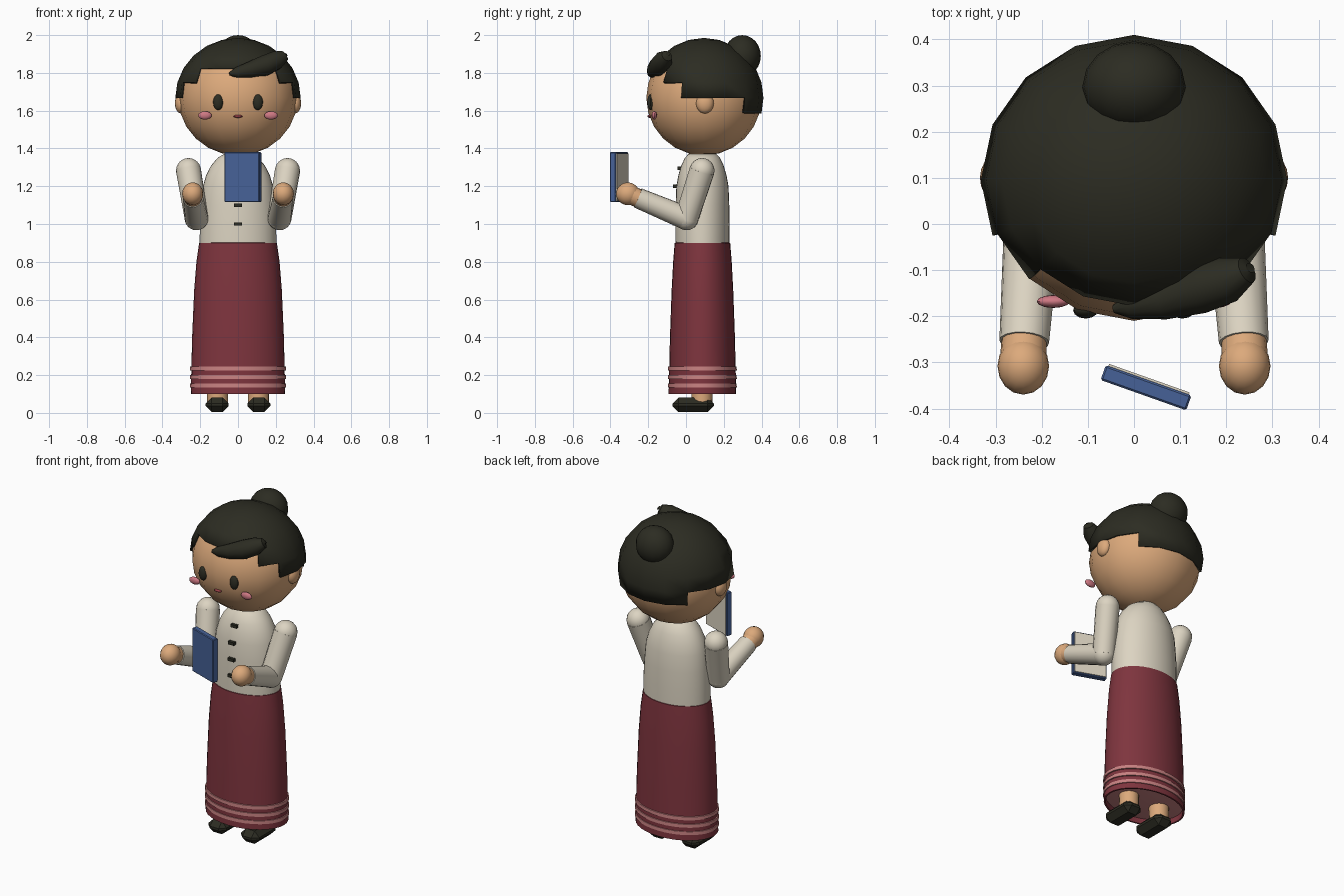
import bpy, bmesh, math
from mathutils import Vector, Matrix

if "Cube" in bpy.data.objects:
    bpy.data.objects.remove(bpy.data.objects["Cube"])


def material(name, rgb):
    m = bpy.data.materials.new(name)
    m.diffuse_color = (*rgb, 1)
    m.use_nodes = True
    m.node_tree.nodes["Principled BSDF"].inputs["Base Color"].default_value = m.diffuse_color
    return m


SKIN = material("warm skin", (0.72, 0.40, 0.20))
DARK = material("dark hair", (0.025, 0.025, 0.016))
SHIRT = material("cream cloth", (0.72, 0.66, 0.54))
SKIRT = material("maroon cloth", (0.21, 0.035, 0.048))
STRIPE = material("pink stripe", (0.57, 0.22, 0.22))
BLUE = material("blue cover", (0.062, 0.12, 0.31))
BLUSH = material("blush pink", (0.62, 0.19, 0.23))
LIP = material("lip red", (0.30, 0.05, 0.06))


def finish(name, bm, mat, angle=40):
    bmesh.ops.recalc_face_normals(bm, faces=bm.faces)
    me = bpy.data.meshes.new(name)
    bm.to_mesh(me)
    bm.free()
    me.materials.append(mat)
    ob = bpy.data.objects.new(name, me)
    bpy.context.collection.objects.link(ob)
    if angle:
        bpy.ops.object.select_all(action='DESELECT')
        ob.select_set(True)
        bpy.context.view_layer.objects.active = ob
        bpy.ops.object.shade_smooth_by_angle(angle=math.radians(angle))
    return ob


def ball(name, loc, size, mat, seg=16, rings=12):
    bm = bmesh.new()
    bmesh.ops.create_uvsphere(bm, u_segments=seg, v_segments=rings, radius=1)
    bmesh.ops.transform(bm, matrix=Matrix.Translation(loc) @ Matrix.Diagonal((*size, 1)), verts=bm.verts)
    return finish(name, bm, mat)


def box(name, loc, size, mat, turn=0, bevel=0):
    bm = bmesh.new()
    bmesh.ops.create_cube(bm, size=1)
    bmesh.ops.scale(bm, vec=size, verts=bm.verts)
    if bevel:
        bmesh.ops.bevel(bm, geom=bm.edges[:], offset=bevel, segments=1, affect='EDGES')
    bmesh.ops.transform(bm, matrix=Matrix.Translation(loc) @ Matrix.Rotation(turn, 4, 'Z'), verts=bm.verts)
    return finish(name, bm, mat, 0)


def bridge(bm, rings, caps):
    n = len(rings[0])
    for a, b in zip(rings, rings[1:]):
        for i in range(n):
            j = (i + 1) % n
            bm.faces.new((a[i], a[j], b[j], b[i]))
    if caps:
        bm.faces.new(rings[0])
        bm.faces.new(rings[-1])


def lathe(name, profile, mat, cy=0.087, seg=32, caps=True):
    """Oval sections given as (z, half width, half depth)."""
    bm = bmesh.new()
    rings = [[bm.verts.new((w * math.cos(i * math.tau / seg), cy + d * math.sin(i * math.tau / seg), z))
              for i in range(seg)] for z, w, d in profile]
    bridge(bm, rings, caps)
    return finish(name, bm, mat)


def tube(name, points, mat, seg=16):
    """Round sections given as (x, y, z, radius) along a path."""
    bm = bmesh.new()
    pos = [Vector(p[:3]) for p in points]
    rings = []
    for k, p in enumerate(points):
        d = pos[min(k + 1, len(pos) - 1)] - pos[max(k - 1, 0)]
        side = d.cross(Vector((0.9, 0.1, 0) if abs(d.z) > abs(d.x) else (0, 0, 1))).normalized()
        up = side.cross(d).normalized()
        rings.append([bm.verts.new(pos[k] + p[3] * (side * math.cos(i * math.tau / seg) + up * math.sin(i * math.tau / seg)))
                      for i in range(seg)])
    bridge(bm, rings, True)
    return finish(name, bm, mat)


# Head and face
HC = Vector((0, 0.095, 1.668))
ball("head", HC, (0.316, 0.305, 0.305), SKIN)
ball("mouth", (0, -0.193, 1.57), (0.024, 0.012, 0.008), LIP, 12, 8)
for s, side in ((-1, "left"), (1, "right")):
    ball(side + "_ear", (s * 0.302, 0.1, 1.64), (0.032, 0.047, 0.055), SKIN)
    ball(side + "_eye", (s * 0.105, -0.187, 1.645), (0.027, 0.018, 0.042), DARK, 12, 8)
    ball(side + "_cheek", (s * 0.175, -0.168, 1.575), (0.036, 0.014, 0.022), BLUSH, 12, 8)

# Hair cap: stepped hairline, lowest at the nape and highest over the face
bm = bmesh.new()
bmesh.ops.create_uvsphere(bm, u_segments=16, v_segments=12, radius=1)
doomed = []
for f in bm.faces:
    c = f.calc_center_median()
    from_front = abs(math.degrees(math.atan2(c.x, -c.y)))
    low = 30 if from_front < 45 else 15 if from_front < 67.5 else 0 if from_front < 135 else -15
    if math.degrees(math.asin(max(-1, min(1, c.z)))) < low:
        doomed.append(f)
bmesh.ops.delete(bm, geom=doomed, context='FACES')
bmesh.ops.transform(bm, matrix=Matrix.Translation(HC) @ Matrix.Diagonal((0.332, 0.315, 0.317, 1)), verts=bm.verts)
hair = finish("hair_cap", bm, DARK)
thick = hair.modifiers.new("thickness", 'SOLIDIFY')
thick.thickness = 0.015
thick.offset = -1
ball("hair_bun", (0, 0.298, 1.89), (0.112, 0.098, 0.11), DARK)
tube("fringe_lock", [(-0.045, -0.185, 1.795, 0.008), (-0.01, -0.178, 1.8, 0.028), (0.06, -0.165, 1.815, 0.043),
                     (0.14, -0.14, 1.838, 0.055), (0.205, -0.12, 1.868, 0.05), (0.245, -0.1, 1.89, 0.03),
                     (0.252, -0.095, 1.898, 0.012)], DARK, 12)

# Torso, neck and buttons
lathe("shirt", [(0.89, 0.203, 0.143), (1.0, 0.202, 0.144), (1.1, 0.196, 0.142), (1.2, 0.186, 0.138),
                (1.26, 0.168, 0.127), (1.31, 0.142, 0.112), (1.35, 0.108, 0.093), (1.37, 0.075, 0.075)], SHIRT)
lathe("neck", [(1.33, 0.07, 0.07), (1.42, 0.07, 0.07)], SKIN)
for k, (z, y) in enumerate(((1.0, -0.06), (1.1, -0.06), (1.2, -0.059), (1.295, -0.034))):
    box("button_%d" % (k + 1), (0, y, z), (0.04, 0.022, 0.018), DARK)

# Long skirt, open at the hem, with three raised bands
lathe("skirt", [(0.902, 0.195, 0.138), (0.9, 0.206, 0.147), (0.8, 0.22, 0.155), (0.65, 0.232, 0.163), (0.4, 0.243, 0.172),
                (0.1, 0.25, 0.179), (0.1, 0.24, 0.17), (0.4, 0.233, 0.163), (0.8, 0.205, 0.143)], SKIRT)
for k, z in enumerate((0.145, 0.19, 0.235)):
    lathe("hem_stripe_%d" % (k + 1), [(z - 0.012, 0.244, 0.174), (z - 0.010, 0.254, 0.182),
                                      (z + 0.010, 0.253, 0.181), (z + 0.012, 0.242, 0.172)], STRIPE)

for s, side in ((-1, "left"), (1, "right")):
    # Legs and shoes
    tube(side + "_leg", [(s * 0.108, 0.085, 0.04, 0.055), (s * 0.108, 0.085, 0.5, 0.06)], SKIN)
    box(side + "_shoe", (s * 0.11, 0.038, 0.043), (0.122, 0.218, 0.078), DARK, 0, 0.032)
    # Sleeves with rounded joints
    shoulder, elbow, wrist = (s * 0.262, 0.085, 1.283), (s * 0.22, 0.003, 1.03), (s * 0.238, -0.255, 1.138)
    ball(side + "_shoulder", shoulder, (0.066,) * 3, SHIRT)
    tube(side + "_upper_sleeve", [(*shoulder, 0.067), (*elbow, 0.063)], SHIRT)
    ball(side + "_elbow", elbow, (0.063,) * 3, SHIRT)
    tube(side + "_lower_sleeve", [(*elbow, 0.062), (*wrist, 0.054)], SHIRT)
    # Hands
    tube(side + "_wrist", [(s * 0.237, -0.225, 1.125, 0.048), (s * 0.24, -0.285, 1.15, 0.05)], SKIN)
    ball(side + "_hand", (s * 0.24, -0.308, 1.16), (0.056, 0.062, 0.06), SKIN)

# Book: blue cover with a page block on its inner side
turn = math.radians(-19.5)
inward = Vector((-math.sin(turn), math.cos(turn), 0))
centre = Vector((0.026, -0.355, 1.248))
box("book_cover", centre, (0.197, 0.034, 0.265), BLUE, turn, 0.004)
box("book_pages", centre + inward * 0.017, (0.185, 0.01, 0.25), SHIRT, turn)
